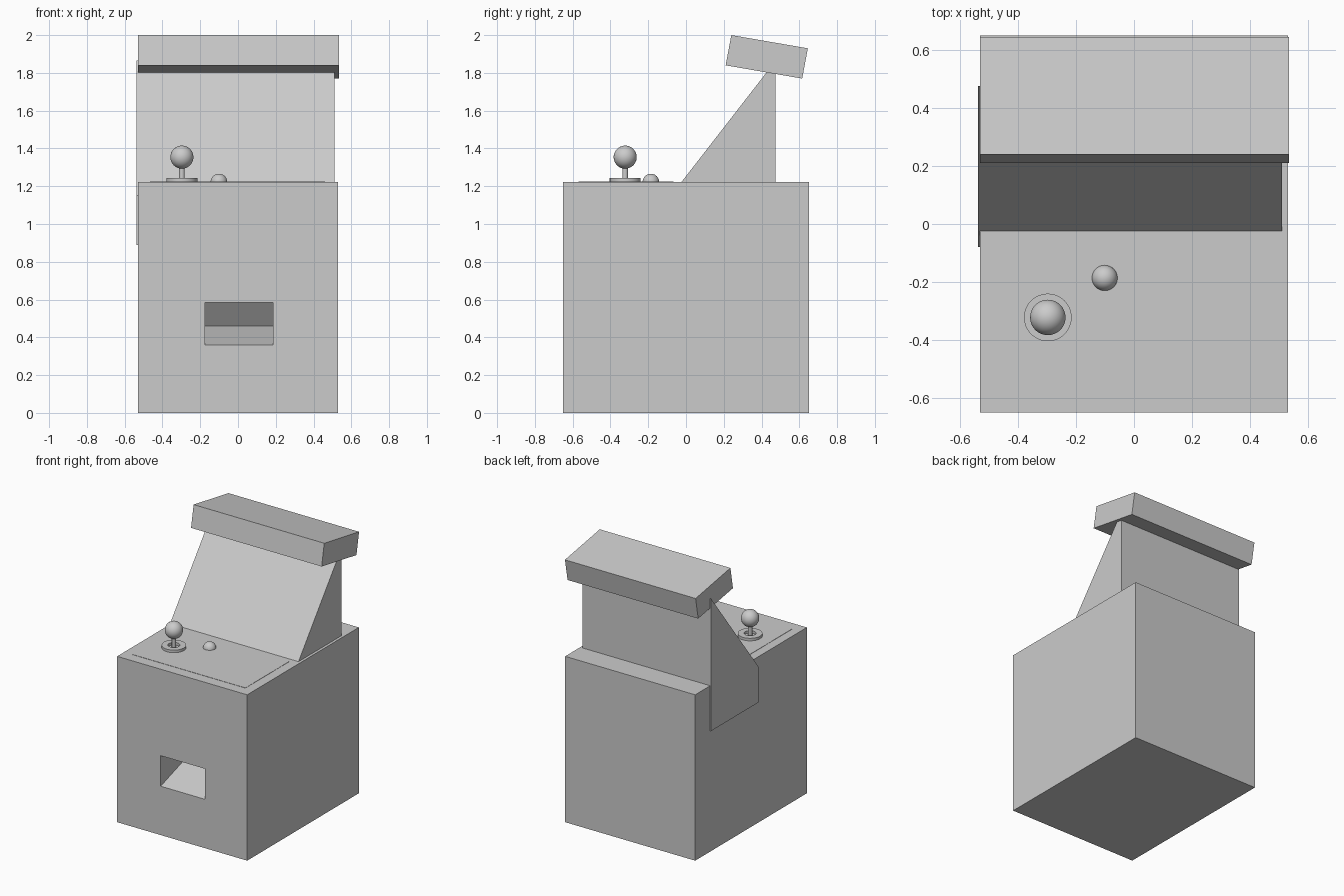
import bpy
import bmesh
import math

if "Cube" in bpy.data.objects:
    bpy.data.objects.remove(bpy.data.objects["Cube"], do_unlink=True)

grey = bpy.data.materials.new("plain grey")
grey.use_nodes = True
grey.diffuse_color = (0.6, 0.6, 0.6, 1)
grey.node_tree.nodes["Principled BSDF"].inputs["Base Color"].default_value = (0.6, 0.6, 0.6, 1)


def prism(name, profile, x0, x1):
    """Extrude a closed (y, z) profile from x0 to x1."""
    bm = bmesh.new()
    face = bm.faces.new([bm.verts.new((x0, y, z)) for y, z in profile])
    ext = bmesh.ops.extrude_face_region(bm, geom=[face])
    moved = [v for v in ext["geom"] if isinstance(v, bmesh.types.BMVert)]
    bmesh.ops.translate(bm, verts=moved, vec=(x1 - x0, 0, 0))
    bmesh.ops.recalc_face_normals(bm, faces=bm.faces)
    mesh = bpy.data.meshes.new(name)
    bm.to_mesh(mesh)
    bm.free()
    mesh.materials.append(grey)
    obj = bpy.data.objects.new(name, mesh)
    bpy.context.collection.objects.link(obj)
    return obj


def box(y0, y1, z0, z1):
    return [(y0, z0), (y1, z0), (y1, z1), (y0, z1)]


def lathe(name, profile, location, steps=48):
    """Spin a closed (radius, z) profile around a vertical axis."""
    bm = bmesh.new()
    verts = [bm.verts.new((r, 0, z)) for r, z in profile]
    edges = [bm.edges.new((verts[i - 1], verts[i])) for i in range(len(verts))]
    bmesh.ops.spin(bm, geom=verts + edges, cent=(0, 0, 0), axis=(0, 0, 1),
                   angle=math.tau, steps=steps)
    bmesh.ops.remove_doubles(bm, verts=bm.verts, dist=0.0001)
    bmesh.ops.recalc_face_normals(bm, faces=bm.faces)
    mesh = bpy.data.meshes.new(name)
    bm.to_mesh(mesh)
    bm.free()
    finish_round(name, mesh, location)


def ball(name, radius, location):
    bm = bmesh.new()
    bmesh.ops.create_uvsphere(bm, u_segments=48, v_segments=24, radius=radius)
    mesh = bpy.data.meshes.new(name)
    bm.to_mesh(mesh)
    bm.free()
    finish_round(name, mesh, location)


def finish_round(name, mesh, location):
    mesh.materials.append(grey)
    obj = bpy.data.objects.new(name, mesh)
    obj.location = location
    bpy.context.collection.objects.link(obj)
    bpy.ops.object.select_all(action="DESELECT")
    obj.select_set(True)
    bpy.context.view_layer.objects.active = obj
    bpy.ops.object.shade_smooth_by_angle(angle=math.radians(30))


TOP = 1.222

# Cabinet with a wedge-shaped coin return pocket
cabinet = prism("cabinet", box(-0.65, 0.65, 0, TOP), -0.53, 0.53)
pocket = prism("coin_pocket_cutter",
               [(-0.75, 0.36), (-0.65, 0.36), (-0.34, 0.46), (-0.44, 0.585), (-0.75, 0.585)],
               -0.175, 0.185)
cut = cabinet.modifiers.new("coin pocket", "BOOLEAN")
cut.object = pocket
cut.operation = "DIFFERENCE"
cut.solver = "EXACT"
bpy.context.view_layer.objects.active = cabinet
bpy.ops.object.modifier_apply(modifier=cut.name)
bpy.data.objects.remove(pocket, do_unlink=True)

# Thin control panel plate
prism("control_panel", box(-0.57, -0.065, TOP - 0.02, TOP + 0.002), -0.465, 0.46)

# Sloped screen housing, standing slightly proud of one side
prism("screen_housing",
      [(-0.08, 0.89), (0.475, 0.89), (0.475, 1.865), (-0.08, 1.15)], -0.537, 0.51)

# Tilted marquee
prism("marquee", [(0.21, 1.84), (0.615, 1.77), (0.645, 1.93), (0.24, 2.0)], -0.53, 0.535)

# Joystick: collar ring, shaft and knob
stick = (-0.297, -0.322)
lathe("joystick_collar", [(0.04, 1.21), (0.082, 1.21), (0.082, 1.243), (0.04, 1.243)], (*stick, 0))
lathe("joystick_shaft", [(0, 1.2), (0.0145, 1.2), (0.0145, 1.32), (0, 1.32)], (*stick, 0), 24)
ball("joystick_knob", 0.061, (*stick, 1.354))

# Domed push button
ball("push_button", 0.044, (-0.101, -0.186, TOP))
